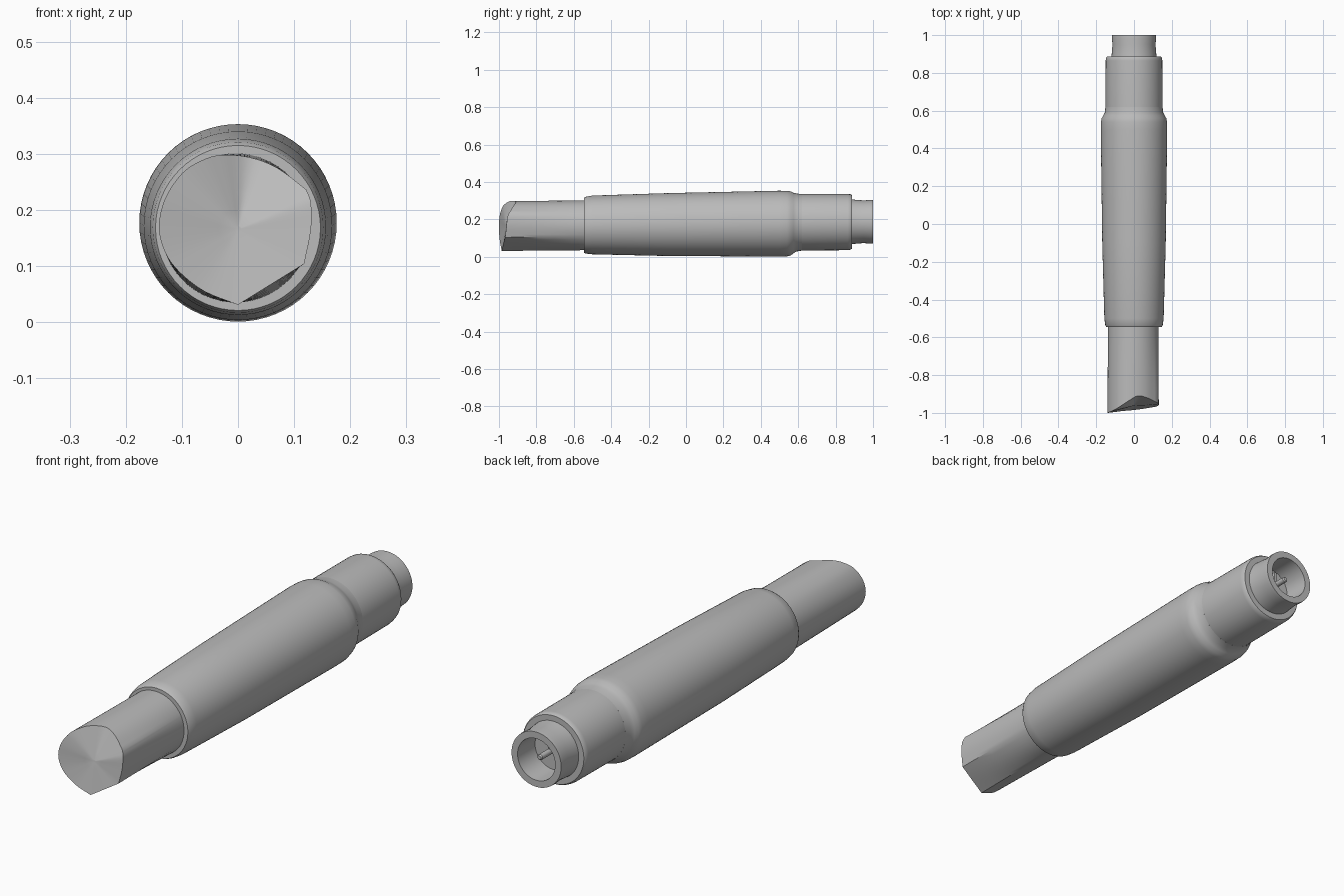
import bpy, bmesh, math
from mathutils import Vector

cube = bpy.data.objects.get("Cube")
if cube:
    bpy.data.objects.remove(cube)

grey = bpy.data.materials.new("plain grey")
grey.use_nodes = True
GREY = (0.5, 0.5, 0.5, 1)
grey.diffuse_color = GREY
grey.node_tree.nodes["Principled BSDF"].inputs["Base Color"].default_value = GREY


def finish(name, bm, angle=35):
    bmesh.ops.recalc_face_normals(bm, faces=bm.faces)
    mesh = bpy.data.meshes.new(name)
    bm.to_mesh(mesh)
    bm.free()
    mesh.materials.append(grey)
    ob = bpy.data.objects.new(name, mesh)
    bpy.context.collection.objects.link(ob)
    bpy.ops.object.select_all(action='DESELECT')
    ob.select_set(True)
    bpy.context.view_layer.objects.active = ob
    bpy.ops.object.shade_smooth_by_angle(angle=math.radians(angle))
    return ob


def loft(bm, rings):
    """Skin closed rings of points with quads; returns the vertex rings."""
    rows = [[bm.verts.new(p) for p in ring] for ring in rings]
    n = len(rows[0])
    for a, b in zip(rows, rows[1:]):
        for i in range(n):
            j = (i + 1) % n
            bm.faces.new((a[i], a[j], b[j], b[i]))
    return rows


def circle(y, r, cz, cx=0.0, n=64):
    turn = 2 * math.pi / n
    return [Vector((cx + r * math.cos(i * turn), y, cz + r * math.sin(i * turn)))
            for i in range(n)]


def turned(name, profile):
    """Round part along y from (y, radius, centre height) stations."""
    bm = bmesh.new()
    rows = loft(bm, [circle(*p) for p in profile])
    bm.faces.new(rows[0])
    bm.faces.new(rows[-1])
    return finish(name, bm)


# Tapered sleeve with rounded shoulders
turned("tapered_body", [
    (-.545, .138, .168), (-.545, .147, .168), (-.535, .152, .169), (-.5, .157, .17),
    (-.1, .168, .172), (.5, .176, .177), (.54, .175, .177), (.56, .171, .178),
    (.575, .162, .18), (.59, .155, .183), (.62, .151, .184)])

# Rear collar
turned("rear_collar", [
    (.6, .151, .184), (.865, .15, .185), (.88, .148, .186), (.887, .143, .186),
    (.887, .11, .187)])

# Hollow rear neck
turned("rear_neck", [
    (.87, .12, .187), (.9, .118, .187), (.95, .114, .187), (.985, .117, .187),
    (1, .116, .187), (1, .088, .187), (.87, .085, .187)])

# Pin and fin inside the neck
turned("socket_pin", [(.86, .012, .187), (.975, .012, .187), (.98, .008, .187)])
bm = bmesh.new()
bmesh.ops.create_cube(bm, size=1)
for v in bm.verts:
    v.co = Vector((v.co.x * .012, .89 + v.co.y * .05, .217 + v.co.z * .06))
finish("socket_fin", bm)

# Faceted tip: rim corners as (x, y, z), anticlockwise from the lowest point
rim = [(0, -.985, .031), (.05, -.978, .062), (.118, -.967, .104), (.13, -.96, .165),
       (.13, -.955, .212), (.122, -.945, .236), (.07, -.92, .275), (.02, -.91, .294),
       (-.03, -.937, .298), (-.065, -.96, .288), (-.1, -.982, .265), (-.13, -.996, .22),
       (-.141, -1, .17), (-.13, -.999, .125), (-.105, -.996, .09), (-.06, -.99, .055)]
rim = [Vector(p) for p in rim]
# Subdivide the rim, curving the gaps but keeping the corners
corners = {0, 2, 5}
fine = []
for i, p in enumerate(rim):
    q = rim[(i + 1) % len(rim)]
    before, after = rim[i - 1], rim[(i + 2) % len(rim)]
    ta = (q - p) if i in corners else (q - before) / 2
    tb = (q - p) if (i + 1) in corners or i + 1 == len(rim) else (after - p) / 2
    for k in range(4):
        t = k / 4
        fine.append(p * (2*t**3 - 3*t*t + 1) + ta * (t**3 - 2*t*t + t)
                    + q * (3*t*t - 2*t**3) + tb * (t**3 - t*t))

centre = Vector((-.004, 0, .168))
base = []
for p in fine:
    d = Vector((p.x, 0, p.z)) - centre
    base.append(centre + d.normalized() * .133 + Vector((0, -.52, 0)))

bm = bmesh.new()
rings = [[b.lerp(p, t) for b, p in zip(base, fine)] for t in (0, .2, .4, .6, .8, 1)]
# Gently dished end face
hub = Vector((.0, -.962, .165))
for t in (.25, .5, .75, .95):
    rings.append([p.lerp(hub, t) for p in fine])
rows = loft(bm, rings)
bm.faces.new(rows[0])
bm.faces.new(rows[-1])
finish("faceted_tip", bm, 30)
